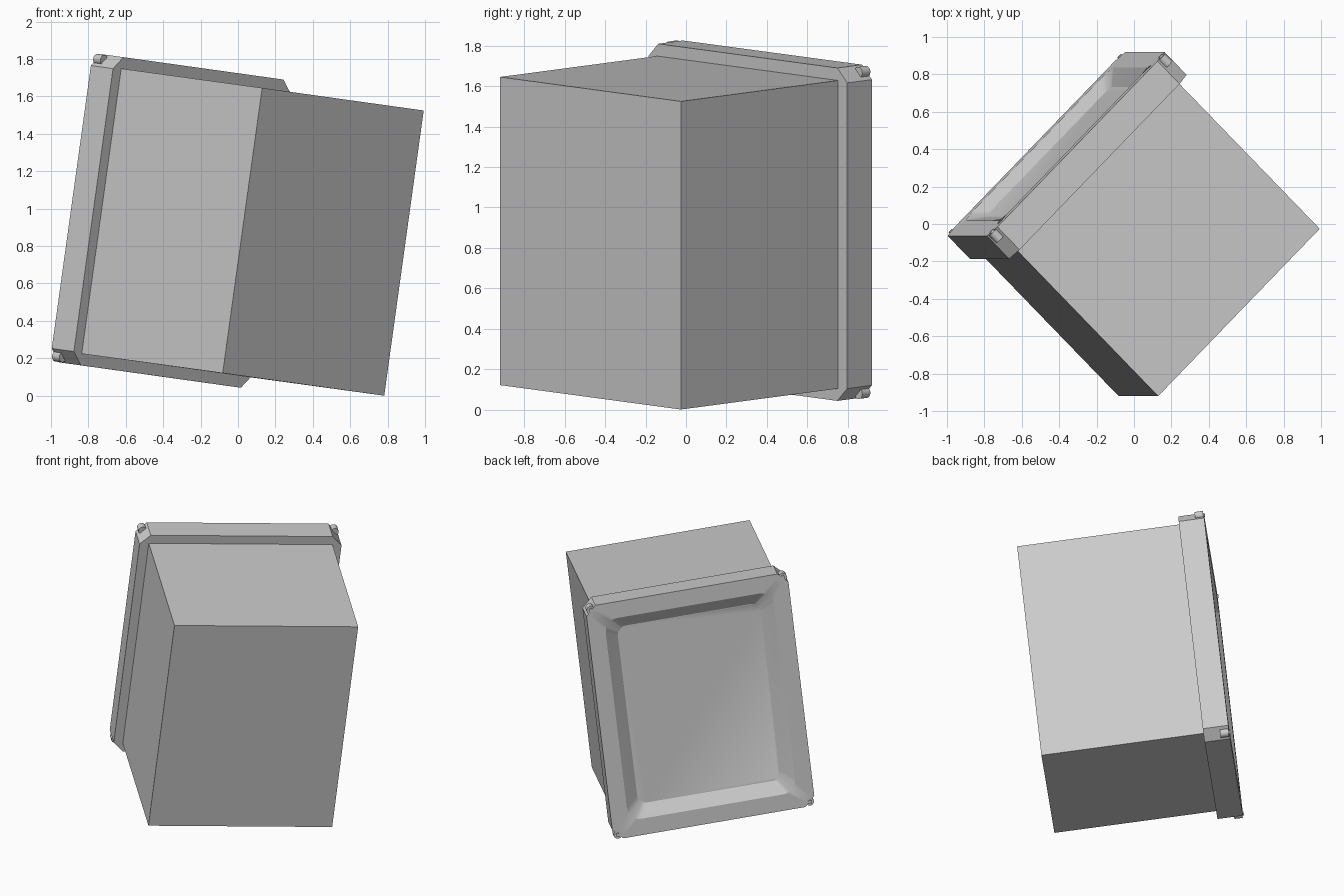
import bpy
import bmesh
from math import sin, cos, pi
from mathutils import Matrix, Vector

cube = bpy.data.objects.get("Cube")
if cube:
    bpy.data.objects.remove(cube, do_unlink=True)

# Single grey plastic
grey = bpy.data.materials.new("grey plastic")
grey.use_nodes = True
colour = (0.6, 0.6, 0.6, 1)
grey.diffuse_color = colour
grey.node_tree.nodes["Principled BSDF"].inputs["Base Color"].default_value = colour

# Tilted frame of the monitor: local +Y is the screen direction, +Z its height
FRAME = Matrix(((0.691, -0.692, 0.137, 0.35),
                (0.716, 0.715, 0.0, -0.473),
                (-0.0966, 0.095, 0.99, 0.0605),
                (0, 0, 0, 1)))

HALF_W, HEIGHT, DEPTH = 0.625, 1.54, 1.089
RIM, FRONT = 0.062, 1.26
MID_Z = HEIGHT / 2
OUT_X, OUT_Z = HALF_W + RIM, MID_Z + RIM


def finish(name, bm):
    bmesh.ops.recalc_face_normals(bm, faces=bm.faces)
    bm.transform(FRAME)
    mesh = bpy.data.meshes.new(name)
    bm.to_mesh(mesh)
    bm.free()
    mesh.materials.append(grey)
    obj = bpy.data.objects.new(name, mesh)
    bpy.context.collection.objects.link(obj)
    bpy.ops.object.select_all(action="DESELECT")
    obj.select_set(True)
    bpy.context.view_layer.objects.active = obj
    bpy.ops.object.shade_smooth_by_angle()
    return obj


def corner_loop(bm, inset, radius, y, chamfer=False, steps=6):
    """Rectangle loop with rounded or chamfered corners, inset from the rim."""
    cx, cz = OUT_X - inset - radius, OUT_Z - inset - radius
    verts = []
    for i, (sx, sz) in enumerate(((1, 1), (-1, 1), (-1, -1), (1, -1))):
        for k in range(steps + 1):
            t = k / steps
            a = (i + t) * pi / 2
            if chamfer:
                a0, a1 = i * pi / 2, (i + 1) * pi / 2
                dx = cos(a0) * (1 - t) + cos(a1) * t
                dz = sin(a0) * (1 - t) + sin(a1) * t
            else:
                dx, dz = cos(a), sin(a)
            verts.append(bm.verts.new((sx * cx + radius * dx, y,
                                       MID_Z + sz * cz + radius * dz)))
    return verts


# Plain box housing
bm = bmesh.new()
size = Matrix.Diagonal((HALF_W * 2, DEPTH + 0.02, HEIGHT, 1))
place = Matrix.Translation((0, (DEPTH + 0.02) / 2, MID_Z))
bmesh.ops.create_cube(bm, size=1, matrix=place @ size)
finish("housing", bm)

# Chamfered bezel with a sloped recess down to the screen panel
bm = bmesh.new()
loops = [corner_loop(bm, 0, 0.068, DEPTH, True),
         corner_loop(bm, 0, 0.068, FRONT, True),
         corner_loop(bm, 0.115, 0.09, FRONT),
         corner_loop(bm, 0.2, 0.06, FRONT - 0.06)]
for a, b in zip(loops, loops[1:]):
    for i in range(len(a)):
        j = (i + 1) % len(a)
        bm.faces.new((a[i], a[j], b[j], b[i]))
bm.faces.new(loops[0])
bm.faces.new(loops[-1])
finish("bezel_and_screen", bm)

# Round corner posts with a small pin in each
for sx, side in ((1, "left"), (-1, "right")):
    for sz, level in ((1, "top"), (-1, "bottom")):
        bm = bmesh.new()
        for radius, y0, y1 in ((0.028, 1.2, FRONT - 0.004),
                               (0.014, 1.21, FRONT + 0.006)):
            centre = Vector((sx * (OUT_X - 0.034), (y0 + y1) / 2,
                             MID_Z + sz * (OUT_Z - 0.03)))
            bmesh.ops.create_cone(
                bm, cap_ends=True, segments=16, radius1=radius, radius2=radius,
                depth=y1 - y0,
                matrix=Matrix.Translation(centre) @ Matrix.Rotation(pi / 2, 4, "X"))
        finish(f"{level}_{side}_corner_post", bm)
